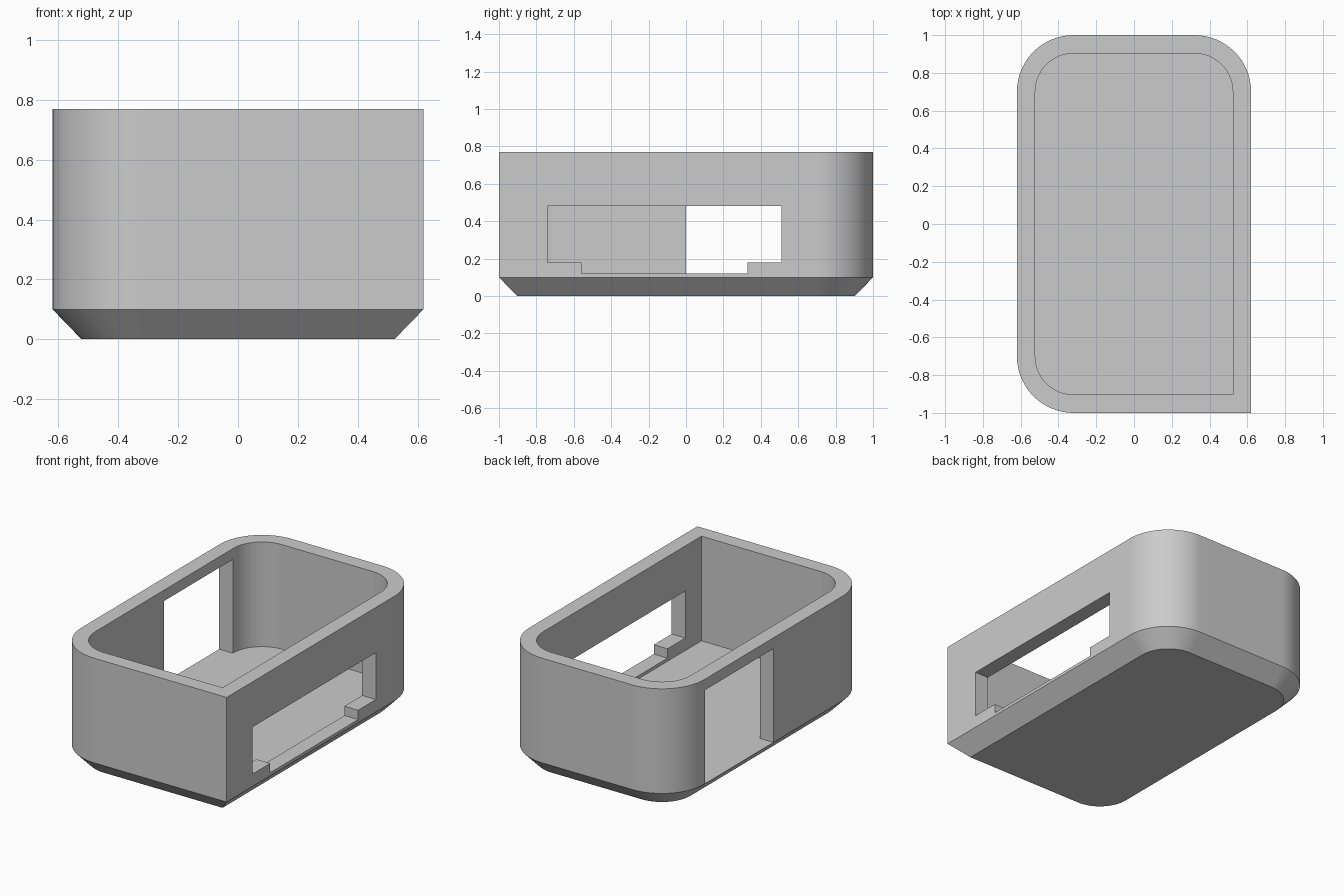
import bpy, bmesh, math

cube = bpy.data.objects.get("Cube")
if cube:
    bpy.data.objects.remove(cube, do_unlink=True)

HALF_X, HALF_Y, HEIGHT = 0.62, 1.0, 0.77
WALL, FLOOR, RADIUS, STEPS = 0.097, 0.10, 0.30, 16

grey = bpy.data.materials.new("plain grey")
grey.use_nodes = True
colour = (0.6, 0.6, 0.6, 1)
grey.diffuse_color = colour
grey.node_tree.nodes["Principled BSDF"].inputs["Base Color"].default_value = colour


def outline(inset):
    """Rectangle with three round corners and a square front left one."""
    hx, hy, r = HALF_X - inset, HALF_Y - inset, RADIUS - inset
    points = [(hx, -hy)]
    for sx, sy, start in ((1, 1, 0), (-1, 1, 90), (-1, -1, 180)):
        for i in range(STEPS + 1):
            a = math.radians(start + 90 * i / STEPS)
            points.append((sx * (hx - r) + r * math.cos(a),
                           sy * (hy - r) + r * math.sin(a)))
    return points


def make_object(name, bm):
    bmesh.ops.recalc_face_normals(bm, faces=bm.faces)
    mesh = bpy.data.meshes.new(name)
    bm.to_mesh(mesh)
    bm.free()
    mesh.materials.append(grey)
    obj = bpy.data.objects.new(name, mesh)
    bpy.context.collection.objects.link(obj)
    return obj


def prism(name, profile, x0, x1):
    """Cutter with a (y, z) profile swept along x."""
    bm = bmesh.new()
    face = bm.faces.new([bm.verts.new((x0, y, z)) for y, z in profile])
    swept = bmesh.ops.extrude_face_region(bm, geom=[face])["geom"]
    verts = [v for v in swept if isinstance(v, bmesh.types.BMVert)]
    bmesh.ops.translate(bm, verts=verts, vec=(x1 - x0, 0, 0))
    return make_object(name, bm)


# Open tray: chamfered base, straight walls, flat floor
bm = bmesh.new()
rings = []
for inset, z in ((WALL, 0), (0, FLOOR), (0, HEIGHT), (WALL, HEIGHT), (WALL, FLOOR)):
    rings.append([bm.verts.new((x, y, z)) for x, y in outline(inset)])
for low, high in zip(rings, rings[1:]):
    for i in range(len(low)):
        j = (i + 1) % len(low)
        bm.faces.new((low[i], low[j], high[j], high[i]))
bm.faces.new(rings[0])
bm.faces.new(rings[-1])
tray = make_object("case_tray", bm)

# Stepped slot in the left wall, tall window in the right wall
slot = prism("slot_cutter",
             [(-0.74, 0.48), (-0.74, 0.18), (-0.56, 0.18), (-0.56, 0.12),
              (0.33, 0.12), (0.33, 0.18), (0.51, 0.18), (0.51, 0.48)],
             0.45, 0.75)
window = prism("window_cutter",
               [(0, FLOOR), (0.695, FLOOR), (0.695, 0.70), (0, 0.70)],
               -0.75, -0.45)

bpy.ops.object.select_all(action='DESELECT')
bpy.context.view_layer.objects.active = tray
tray.select_set(True)
for cutter in (slot, window):
    cut = tray.modifiers.new(cutter.name, 'BOOLEAN')
    cut.operation = 'DIFFERENCE'
    cut.solver = 'EXACT'
    cut.object = cutter
    bpy.ops.object.modifier_apply(modifier=cut.name)
    bpy.data.objects.remove(cutter, do_unlink=True)

# Smooth round corners with crisp edges
bpy.ops.object.shade_smooth_by_angle(angle=math.radians(30))
weighted = tray.modifiers.new("even_shading", 'WEIGHTED_NORMAL')
weighted.keep_sharp = True
